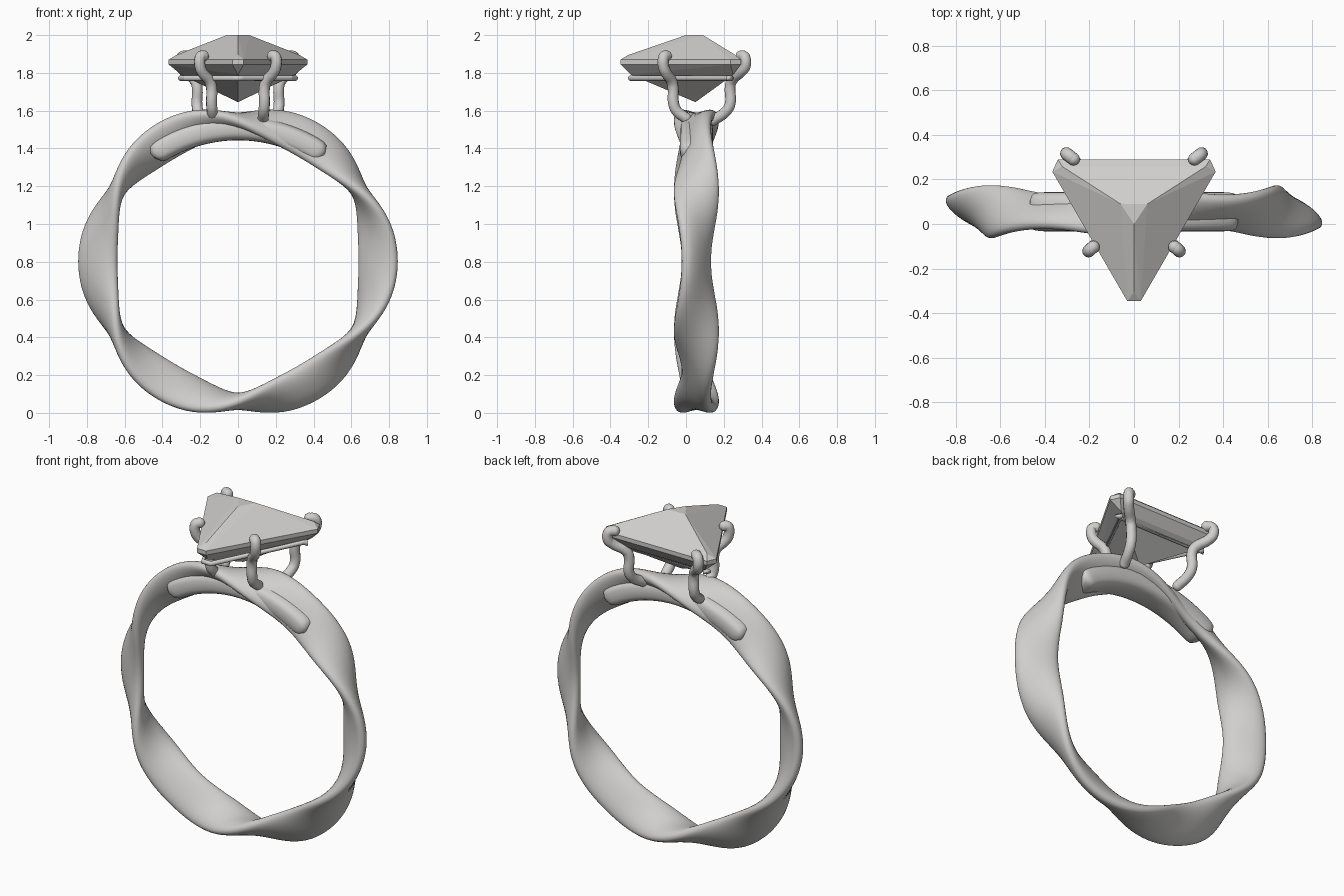
import bpy, bmesh
from math import sin, cos, pi, radians
from mathutils import Vector

if "Cube" in bpy.data.objects:
    bpy.data.objects.remove(bpy.data.objects["Cube"])

CENTRE = Vector((0, 0.055, 0.803))

silver = bpy.data.materials.new("pale_silver")
silver.use_nodes = True
silver.diffuse_color = (0.63, 0.62, 0.61, 1)
silver.node_tree.nodes["Principled BSDF"].inputs["Base Color"].default_value = silver.diffuse_color


def finish(bm, name, smooth=True):
    bmesh.ops.recalc_face_normals(bm, faces=bm.faces)
    mesh = bpy.data.meshes.new(name)
    bm.to_mesh(mesh)
    bm.free()
    mesh.materials.append(silver)
    for face in mesh.polygons:
        face.use_smooth = smooth
    obj = bpy.data.objects.new(name, mesh)
    bpy.context.collection.objects.link(obj)
    return obj


def signed_pow(value, power):
    return abs(value) ** power * (1 if value >= 0 else -1)


def on_ring(theta, radius, depth):
    return CENTRE + Vector((radius * cos(theta), depth, radius * sin(theta)))


def loft(bm, rings, closed):
    loops = [[bm.verts.new(p) for p in ring] for ring in rings]
    pairs = list(zip(loops, loops[1:]))
    if closed:
        pairs.append((loops[-1], loops[0]))
    else:
        bm.faces.new(loops[0])
        bm.faces.new(loops[-1])
    for a, b in pairs:
        for i in range(len(a)):
            j = (i + 1) % len(a)
            bm.faces.new((a[i], a[j], b[j], b[i]))


# Wavy band: a flat oval section that rocks to and fro three times
rings = []
for k in range(192):
    theta = 2 * pi * k / 192
    tilt = radians(57) * cos(3 * theta)
    ring = []
    for i in range(32):
        t = 2 * pi * i / 32
        u, v = 0.119 * signed_pow(cos(t), 0.9), 0.046 * signed_pow(sin(t), 0.9)
        ring.append(on_ring(theta, 0.742 + u * sin(tilt) + v * cos(tilt),
                            v * sin(tilt) - u * cos(tilt)))
    rings.append(ring)
bm = bmesh.new()
loft(bm, rings, True)
finish(bm, "wavy_band")

# Shoulder rail: an arc with rounded ends under the setting
rings = []
for k in range(49):
    f = 2 * k / 48 - 1
    size = max(0.3, (1 - abs(f) ** 30) ** 0.5)
    theta = pi / 2 + radians(39) * f
    rings.append([on_ring(theta, 0.703 + 0.018 * f * f + 0.063 * size * signed_pow(sin(t), 0.7),
                          0.088 * signed_pow(cos(t), 0.6) * (0.7 + 0.3 * size))
                  for t in (2 * pi * i / 24 for i in range(24))])
bm = bmesh.new()
loft(bm, rings, False)
finish(bm, "shoulder_rail")

# Gem: convex three-sided cut with clipped corners
half = [(0.06, 0.09, 2.0),
        (0.322, 0.258, 1.897),
        (0.3, 0.25, 1.79)]
for z in (1.845, 1.87):
    half += [(0.367, 0.235, z), (0.342, 0.29, z), (0.03, -0.347, z)]
middle = [(0, 0, 2.0), (0, -0.305, 1.895), (0, -0.29, 1.79), (0, 0.05, 1.645)]
bm = bmesh.new()
for x, y, z in half:
    for side in (1, -1):
        bm.verts.new((side * x, y, z))
for point in middle:
    bm.verts.new(point)
bmesh.ops.convex_hull(bm, input=bm.verts)
bmesh.ops.dissolve_limit(bm, angle_limit=radians(3), verts=bm.verts, edges=bm.edges)
finish(bm, "gem", smooth=False)


# Round wires: the gallery ring and the four prongs
def wire(name, points, radius, cyclic=False):
    curve = bpy.data.curves.new(name, "CURVE")
    curve.dimensions = "3D"
    curve.bevel_depth = radius
    curve.bevel_resolution = 4
    curve.use_fill_caps = True
    curve.materials.append(silver)
    spline = curve.splines.new("POLY" if cyclic else "BEZIER")
    spline.use_cyclic_u = cyclic
    if cyclic:
        spline.points.add(len(points) - 1)
        for p, co in zip(spline.points, points):
            p.co = (*co, 1)
    else:
        spline.resolution_u = 6
        spline.bezier_points.add(len(points) - 1)
        for p, co in zip(spline.bezier_points, points):
            p.co = co
            p.handle_left_type = p.handle_right_type = "AUTO"
    obj = bpy.data.objects.new(name, curve)
    bpy.context.collection.objects.link(obj)


def ball(name, centre, radius):
    bm = bmesh.new()
    bmesh.ops.create_uvsphere(bm, u_segments=16, v_segments=10, radius=radius)
    bmesh.ops.translate(bm, verts=bm.verts, vec=centre)
    finish(bm, name)


corner = [(0.305, 0.22), (0.29, 0.238), (0.025, -0.295)]
outline = corner + [(-x, y) for x, y in reversed(corner)]
wire("gallery_ring", [(x, y, 1.772) for x, y in outline], 0.014, cyclic=True)

prongs = {
    "front": [(0.133, 0.0, 1.56), (0.137, -0.05, 1.6), (0.14, -0.066, 1.64), (0.14, -0.068, 1.72),
              (0.15, -0.076, 1.755), (0.19, -0.108, 1.805), (0.201, -0.119, 1.835),
              (0.202, -0.12, 1.875), (0.195, -0.114, 1.888), (0.183, -0.104, 1.89)],
    "back": [(0.19, 0.145, 1.55), (0.21, 0.205, 1.59), (0.217, 0.232, 1.63), (0.217, 0.234, 1.73),
             (0.228, 0.243, 1.76), (0.285, 0.295, 1.81), (0.3, 0.313, 1.835),
             (0.301, 0.314, 1.875), (0.292, 0.307, 1.888), (0.272, 0.292, 1.89)],
}
for place, path in prongs.items():
    for label, side in (("left", 1), ("right", -1)):
        points = [(side * x, y, z) for x, y, z in path]
        wire(f"{place}_{label}_prong", points, 0.029)
        ball(f"{place}_{label}_prong_tip", points[-1], 0.029)
        ball(f"{place}_{label}_prong_foot", points[0], 0.029)
